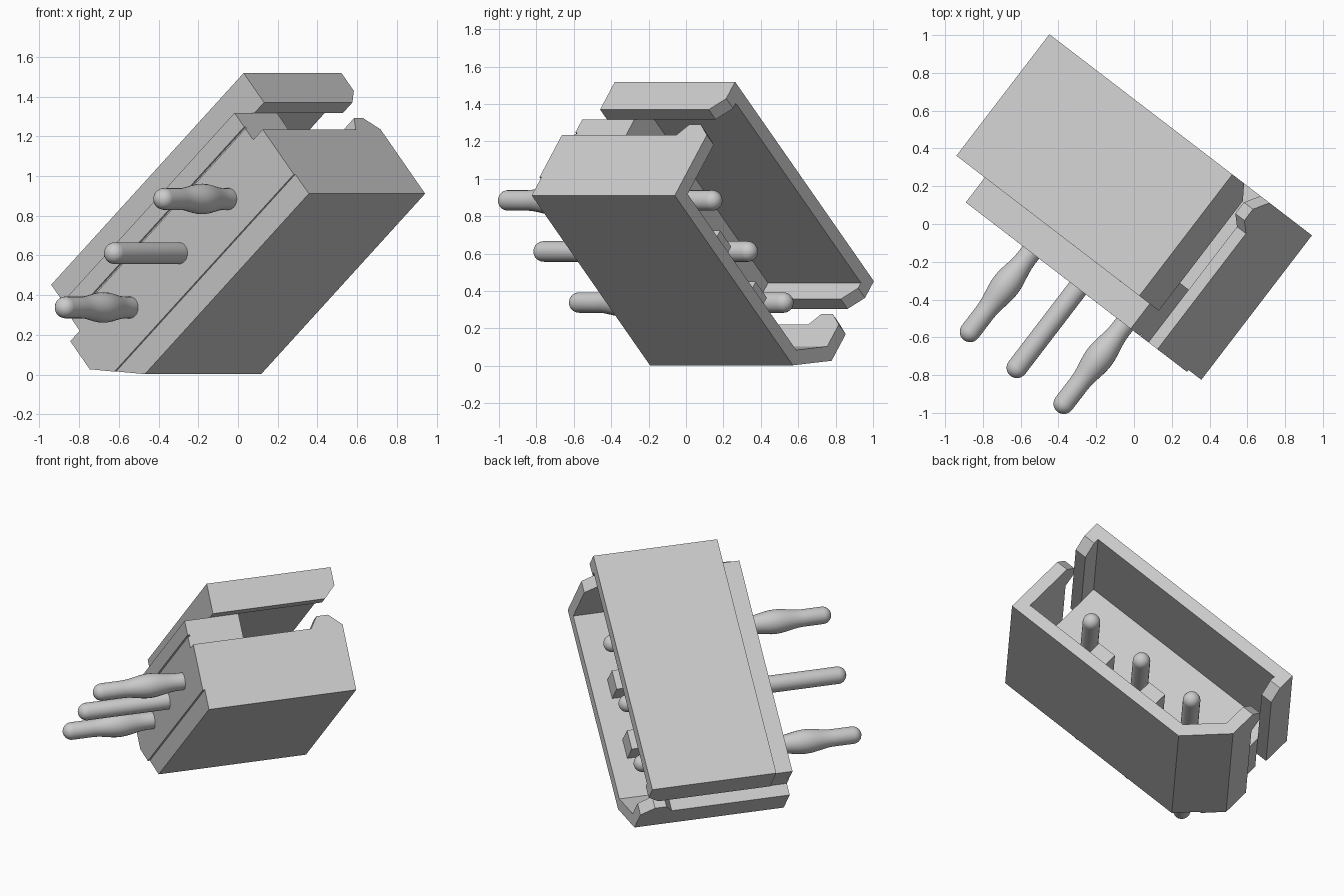
import bpy, bmesh, math
from mathutils import Matrix, Vector

if "Cube" in bpy.data.objects:
    bpy.data.objects.remove(bpy.data.objects["Cube"])

# Local frame: u = pin row, v = opening direction, t = height of the shell
W = Vector((0.598, -0.458, 0.658))
D = Vector((0.608, 0.794, 0.0))
T = Vector((-0.522, 0.400, 0.753))
FRAME = Matrix((W, D, T)).transposed().to_4x4()
U0, U1, V1, WALL = -0.43, 1.19, 0.525, 0.08
FLOOR = -0.1


def finish(name, bm):
    bmesh.ops.recalc_face_normals(bm, faces=bm.faces)
    mesh = bpy.data.meshes.new(name)
    bm.to_mesh(mesh)
    bm.free()
    mesh.transform(FRAME)
    ob = bpy.data.objects.new(name, mesh)
    bpy.context.collection.objects.link(ob)
    return ob


def prism(name, profile, axis, a, b):
    """Extrude a profile along u (profile in v,t) or along v (profile in u,t)."""
    bm = bmesh.new()
    if axis == 'u':
        pts, move = [(a, p, q) for p, q in profile], (b - a, 0, 0)
    else:
        pts, move = [(p, a, q) for p, q in profile], (0, b - a, 0)
    face = bm.faces.new([bm.verts.new(p) for p in pts])
    ext = bmesh.ops.extrude_face_region(bm, geom=[face])
    verts = [g for g in ext['geom'] if isinstance(g, bmesh.types.BMVert)]
    bmesh.ops.translate(bm, verts=verts, vec=move)
    return finish(name, bm)


def box(name, u, v, t):
    return prism(name, [(v[0], t[0]), (v[1], t[0]), (v[1], t[1]), (v[0], t[1])], 'u', *u)


def pin(name, u, bulge):
    r, a, b = 0.055, -1.036, 0.448
    cap = [math.pi / 2 * i / 6 for i in range(7)]
    prof = [(r * math.sin(c), a + r - r * math.cos(c)) for c in cap]
    if bulge:
        for i in range(13):
            k = i / 12
            prof.append((r + 0.022 * math.sin(math.pi * k) ** 2, -0.85 + 0.36 * k))
    prof += [(r * math.cos(c), b - r + r * math.sin(c)) for c in cap]
    bm = bmesh.new()
    vs = [bm.verts.new((u + x, y, 0.48)) for x, y in prof]
    es = [bm.edges.new(p) for p in zip(vs, vs[1:])]
    bmesh.ops.spin(bm, geom=vs + es, cent=(u, 0, 0.48), axis=(0, 1, 0),
                   angle=2 * math.pi, steps=24)
    bmesh.ops.remove_doubles(bm, verts=bm.verts, dist=1e-4)
    for f in bm.faces:
        f.smooth = True
    return finish(name, bm)


# Lower shell with one chamfered corner
prism("lower_shell", [(U0, .6), (U0, .412), (-.19, .17), (U1, .17), (U1, .6),
                      (U1 - WALL, .6), (U1 - WALL, .25), (-.157, .25),
                      (U0 + WALL, .445), (U0 + WALL, .6)], 'v', -.438, V1)

# Top slab
box("top_slab", (U0, U1), (-.285, V1), (.895, .977))

# End walls: latch hooks below the slot, chamfered lips above it
for side, a in (("low", U0), ("high", U1 - WALL)):
    prism("latch_hook_" + side, [(V1, .6), (.445, .675), (.37, .675), (.32, .6)],
          'u', a, a + WALL)
    prism("slab_lip_" + side, [(-.285, .895), (-.285, .78), (.447, .78),
                               (V1, .858), (V1, .895)], 'u', a, a + WALL)

# Solid base that carries the pins, stepped under the slab
prism("pin_base", [(-.438, .445), (FLOOR, .445), (FLOOR, .895), (-.285, .895),
                   (-.285, .78), (-.438, .78)], 'u', U0 + WALL, U1 - WALL)
prism("pin_base_lower", [(U0 + WALL, .445), (-.157, .25), (U1 - WALL, .25),
                         (U1 - WALL, .445)], 'v', -.438, FLOOR)

# Raised front panels with a thin groove between
prism("front_panel", [(-.32, .3), (U1, .3), (U1, .6), (U1 - WALL, .6), (U1 - WALL, .675),
                      (U0 + WALL, .675), (U0 + WALL, .6), (U0, .6), (U0, .412)],
      'v', -.451, -.437)
box("front_strip", (U0 + WALL, U1 - WALL), (-.451, -.437), (.687, .78))

# Ribs between the pins
for i, u in enumerate((.1725, .5875)):
    box(f"rib_{i + 1}", (u - .065, u + .065), (FLOOR, .41), (.25, .39))

# Contact pins, the outer two swollen
for i in range(3):
    pin(f"pin_{i + 1}", .38 + (i - 1) * .415, i != 1)
